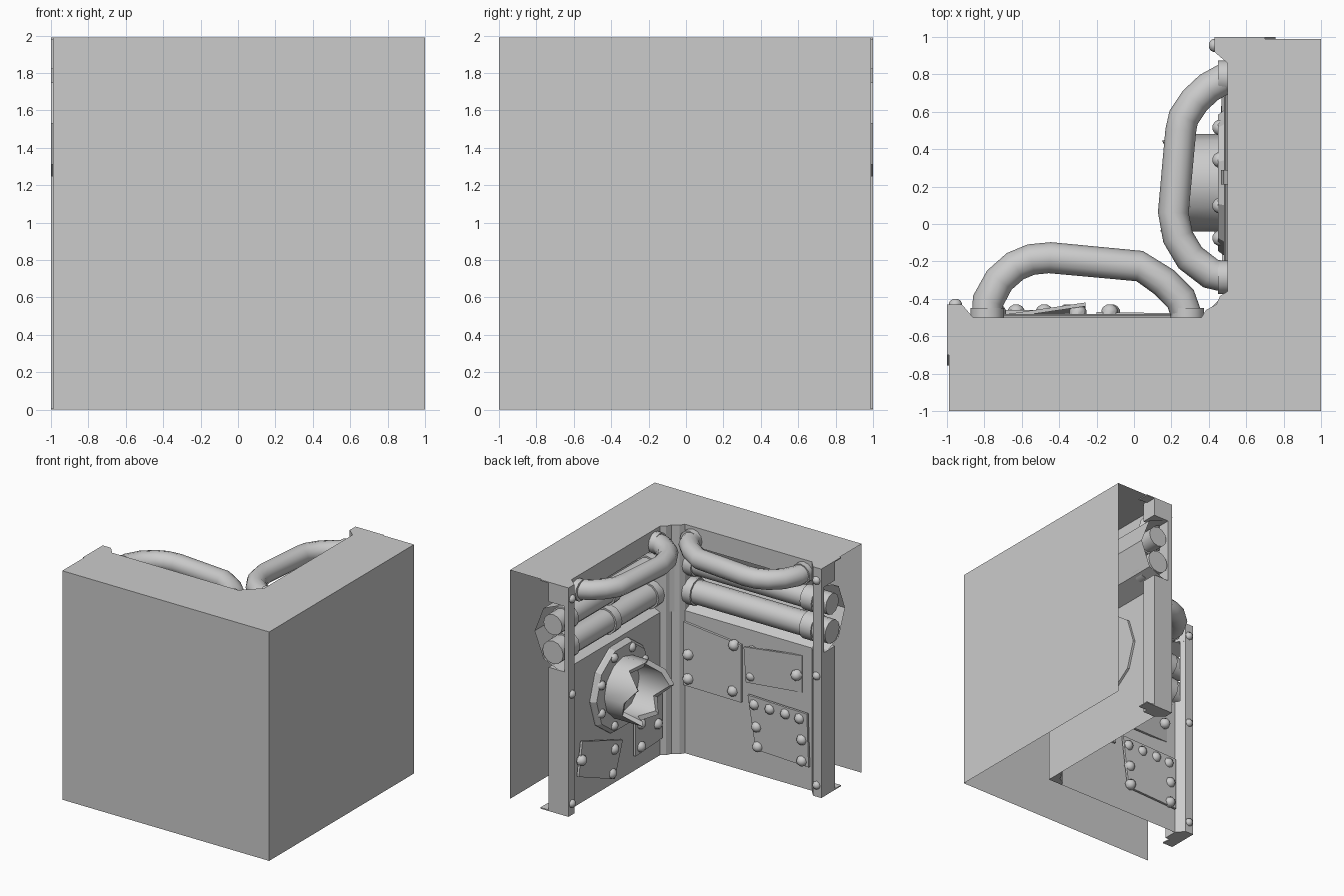
import bpy, bmesh, math
from mathutils import Vector

if "Cube" in bpy.data.objects:
    bpy.data.objects.remove(bpy.data.objects["Cube"])

# Wall coordinates: s = distance along the arm away from the corner,
# d = height off the inner wall face, z = up. Arm 0 runs to -x, arm 1 to +y.
def P(arm, s, d, z):
    return Vector((-s, -0.5 + d, z)) if arm == 0 else Vector((0.5 - d, s, z))

def finish(bm, name, smooth=False):
    bmesh.ops.recalc_face_normals(bm, faces=bm.faces)
    me = bpy.data.meshes.new(name)
    bm.to_mesh(me)
    bm.free()
    ob = bpy.data.objects.new(name, me)
    bpy.context.collection.objects.link(ob)
    if smooth:
        bpy.context.view_layer.objects.active = ob
        ob.select_set(True)
        bpy.ops.object.shade_smooth_by_angle(angle=math.radians(40))
        ob.select_set(False)
    return ob

def loft(bm, rings, caps=True, closed=True):
    vs = [[bm.verts.new(p) for p in r] for r in rings]
    n = len(vs[0])
    for a, b in zip(vs, vs[1:]):
        for i in range(n if closed else n - 1):
            j = (i + 1) % n
            bm.faces.new((a[i], a[j], b[j], b[i]))
    if caps:
        bm.faces.new(vs[0])
        bm.faces.new(vs[-1])
    return vs

def prism(bm, pts, z0, z1):
    loft(bm, [[Vector((x, y, z)) for x, y in pts] for z in (z0, z1)])

def arm_prism(bm, arm, sd, z0, z1):
    loft(bm, [[P(arm, s, d, z) for s, d in sd] for z in (z0, z1)])

def ring(arm, s, d, z, r, n=12, axis='s'):
    out = []
    for i in range(n):
        a = 2 * math.pi * i / n
        u, v = r * math.cos(a), r * math.sin(a)
        out.append(P(arm, s, d + u, z + v) if axis == 's' else P(arm, s + u, d, z + v))
    return out

def rivet(bm, arm, s, z, d=0.02, r=0.045, h=0.04):
    loft(bm, [ring(arm, s, d + h * k, z, r * f, 8, 'd')
              for k, f in ((-0.5, 1), (0.25, 1), (0.7, 0.75), (1, 0.3))])

def pipe(bm, path, r, n=12):
    rings = []
    for i, p in enumerate(path):
        t = (path[min(i + 1, len(path) - 1)] - path[max(i - 1, 0)]).normalized()
        up = Vector((0, 0, 1))
        side = t.cross(up).normalized()
        k = 1.0
        if 0 < i < len(path) - 1:
            k = 1 / max(0.8, (path[i] - path[i - 1]).normalized().dot(t))
        rings.append([p + side * (r * k * math.cos(2 * math.pi * j / n))
                      + up * (r * math.sin(2 * math.pi * j / n)) for j in range(n)])
    loft(bm, rings)

TOP, E = 1.99, 0.99

# outer shell: front sheet, right sheet and L-shaped top
bm = bmesh.new()
loft(bm, [[Vector(p + (z,)) for p in ((-E, -1), (1, -1), (1, E))] for z in (0, TOP)], False, False)
top = [(-E, -1), (1, -1), (1, E), (0.5, E), (0.5, -0.36), (0.44, -0.43),
       (0.36, -0.5), (-E, -0.5)]
bm.faces.new([bm.verts.new((x, y, TOP)) for x, y in top])
bmesh.ops.remove_doubles(bm, verts=bm.verts, dist=1e-4)
finish(bm, "outer_shell")

# inner walls with a half-octagon trough for the pipes
oct_pts = [(0.0, 1.24), (-0.17, 1.31), (-0.256, 1.53), (-0.17, 1.75), (0.0, 1.82)]
profile = [(0, 0)] + oct_pts + [(0, TOP)]
for arm in (0, 1):
    bm = bmesh.new()
    loft(bm, [[P(arm, s, d, z) for d, z in profile] for s in (-0.36, 1.0)], False, False)
    finish(bm, f"inner_wall_{arm}")

# rounded corner column, with a block closing the trough ends
bm = bmesh.new()
prism(bm, [(0.36, -0.5), (0.385, -0.46), (0.44, -0.43), (0.46, -0.385), (0.5, -0.36), (0.5, -0.5)], 0, TOP)
prism(bm, [(0.36, -0.5), (0.5, -0.36), (0.75, -0.36), (0.75, -0.75), (0.36, -0.75)], 1.24, 1.82)
finish(bm, "corner_column")

for arm in (0, 1):
    # end post, cut where the trough runs through
    bm = bmesh.new()
    full = [(1, 0.07), (0.92, 0.07), (0.86, 0), (0.86, -0.12), (1, -0.12)]
    strip = [(1, 0.07), (0.92, 0.07), (0.89, 0.03), (1, 0.03)]
    arm_prism(bm, arm, full, 0, 1.25)
    arm_prism(bm, arm, strip, 1.25, 1.82)
    arm_prism(bm, arm, full, 1.82, TOP)
    foot = [(1, 0.07), (0.92, 0.07), (0.9, -0.2), (1, -0.2)]
    for z in (0, TOP - 0.01):
        arm_prism(bm, arm, foot, z, z + 0.01)
    finish(bm, f"end_post_{arm}")
    bm = bmesh.new()
    for z in (0.1, 1.05, 1.88):
        rivet(bm, arm, 0.955, z, 0.07, 0.035, 0.03)
    finish(bm, f"post_rivets_{arm}", True)

    # straight pipes in the trough with collars
    bm = bmesh.new()
    for z, r in ((1.39, 0.1), (1.63, 0.09)):
        loft(bm, [ring(arm, s, -0.08, z, r) for s in (-0.36, 1.0)])
        for s in (-0.33, 0.25 if arm else 0.8, 0.83):
            loft(bm, [ring(arm, s + k, -0.08, z, r + 0.015) for k in (-0.04, 0.04)])
    finish(bm, f"straight_pipes_{arm}", True)

# curved upper pipes (s, d) and their end collars
paths = [
    [(0.785, 0), (0.78, 0.09), (0.72, 0.2), (0.635, 0.275), (0.55, 0.31), (0.45, 0.32),
     (-0.03, 0.275), (-0.16, 0.19), (-0.25, 0.1), (-0.285, 0.0)],
    [(0.785, 0), (0.73, 0.1), (0.66, 0.175), (0.57, 0.235), (0.5, 0.25), (0.06, 0.29),
     (-0.07, 0.265), (-0.18, 0.2), (-0.265, 0.09), (-0.285, 0.0)]]
for arm, path in enumerate(paths):
    bm = bmesh.new()
    pipe(bm, [P(arm, s, d, 1.88) for s, d in path], 0.082)
    for s in (0.785, -0.285):
        loft(bm, [ring(arm, s, d, 1.88, 0.09, 12, 'd') for d in (0, 0.05)])
    finish(bm, f"curved_pipe_{arm}", True)

# riveted patch plates: corners as (s, d, z), then rivets as (s, z)
plates = [
    (0, [(-0.36, 0.02, 1.15), (0.2, 0.03, 1.1), (0.2, 0.03, 0.6), (-0.36, 0.02, 0.6)],
     [(0.13, 1.08), (0.12, 0.68), (-0.31, 0.88), (-0.31, 0.67)]),
    (0, [(0.26, 0.08, 1.12), (0.77, 0.005, 1.15), (0.77, 0.005, 0.83), (0.26, 0.05, 0.8)],
     [(0.3, 1.07), (0.3, 0.86), (0.73, 0.98)]),
    (0, [(0.27, 0.04, 0.69), (0.84, 0.04, 0.675), (0.85, 0.03, 0.21), (0.34, 0.03, 0.23)],
     [(0.33, 0.62), (0.48, 0.62), (0.63, 0.62), (0.765, 0.615), (0.35, 0.43), (0.36, 0.26),
      (0.785, 0.435), (0.785, 0.25)]),
    (1, [(0.75, 0.03, 0.55), (0.21, 0.04, 0.36), (0.32, 0.04, 0.06), (0.8, 0.03, 0.26)],
     [(0.76, 0.39), (0.32, 0.32), (0.35, 0.12)]),
    (1, [(0.02, 0.03, 0.5), (-0.35, 0.03, 0.55), (-0.35, 0.03, 0.16), (0.02, 0.03, 0.14)],
     [(-0.05, 0.2), (-0.28, 0.31), (-0.05, 0.4)])]
for i, (arm, quad, rivets) in enumerate(plates):
    bm = bmesh.new()
    loft(bm, [[P(arm, s, d - t, z) for s, d, z in quad] for t in (0, 0.02)])
    finish(bm, f"patch_plate_{i}")
    bm = bmesh.new()
    for s, z in rivets:
        rivet(bm, arm, s, z, 0.03)
    finish(bm, f"plate_rivets_{i}", True)

# flange with bolt ring
CY, CZ = 0.22, 0.83
bm = bmesh.new()
loft(bm, [ring(1, CY, d, CZ, r, 10, 'd') for d, r in ((-0.02, 0.39), (0.015, 0.39), (0.05, 0.365))])
finish(bm, "flange")
bm = bmesh.new()
for k in range(8):
    a = math.radians(22.5 + 45 * k)
    rivet(bm, 1, CY + 0.32 * math.cos(a), CZ + 0.32 * math.sin(a), 0.045, 0.04, 0.035)
finish(bm, "flange_bolts", True)

# broken stub pipe with a torn rim
tips = [0.24, 0.35, 0.2, 0.26, 0.2, 0.3, 0.36, 0.22, 0.3, 0.2, 0.33, 0.2]
bm = bmesh.new()
def torn(r, k):
    return [P(1, p.y, k * tips[i] if k else 0.05, p.z)
            for i, p in enumerate(ring(1, CY, 0, CZ, r, 12, 'd'))]
loft(bm, [torn(0.26, 0), torn(0.26, 1), torn(0.22, 0.95), torn(0.22, 0)], False)
finish(bm, "broken_pipe", True)
